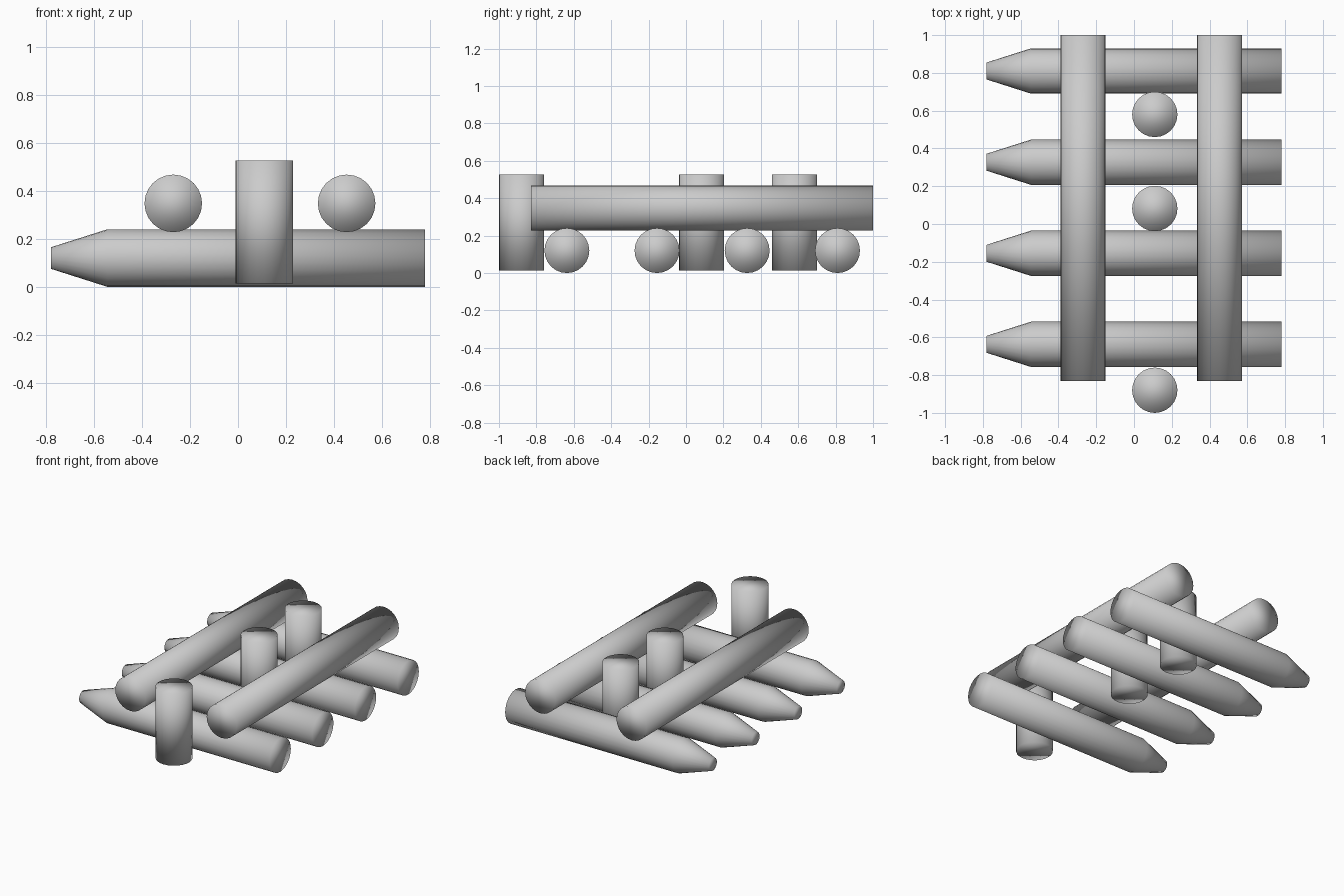
import bpy, bmesh
from mathutils import Matrix, Vector

if "Cube" in bpy.data.objects:
    bpy.data.objects.remove(bpy.data.objects["Cube"])

SIDES = 24
R = 0.12


def log(name, start, axis, profile):
    """Round log: rings of (distance, radius) along an axis, capped at both ends."""
    rot = Vector((0, 0, 1)).rotation_difference(Vector(axis)).to_matrix().to_4x4()
    place = Matrix.Translation(start) @ rot
    bm = bmesh.new()
    rings = []
    for d, r in profile:
        ring = bmesh.ops.create_circle(bm, segments=SIDES, radius=r,
                                       matrix=place @ Matrix.Translation((0, 0, d)))
        rings.append(ring["verts"])
    for a, b in zip(rings, rings[1:]):
        for i in range(SIDES):
            j = (i + 1) % SIDES
            bm.faces.new((a[i], a[j], b[j], b[i]))
    bm.faces.new(rings[0])
    bm.faces.new(rings[-1])
    bmesh.ops.recalc_face_normals(bm, faces=bm.faces)
    # Soft shading runs over the cap edges as well
    for f in bm.faces:
        f.smooth = True
    mesh = bpy.data.meshes.new(name)
    bm.to_mesh(mesh)
    bm.free()
    obj = bpy.data.objects.new(name, mesh)
    bpy.context.collection.objects.link(obj)


# Bottom row: sharpened logs with blunt tips pointing to -x
for i, y in enumerate((-0.637, -0.155, 0.327, 0.81)):
    log(f"pointed_log_{i + 1}", (-0.78, y, R), (1, 0, 0),
        [(0, 0.045), (0.235, R), (1.56, R)])

# Two long cross logs resting on top
for side, x in (("left", -0.27), ("right", 0.453)):
    log(f"cross_log_{side}", (x, -0.83, 0.348), (0, 1, 0), [(0, R), (1.83, R)])

# Upright posts between the logs
for i, y in enumerate((-0.88, 0.082, 0.58)):
    log(f"upright_post_{i + 1}", (0.11, y, 0.013), (0, 0, 1), [(0, R), (0.513, R)])
